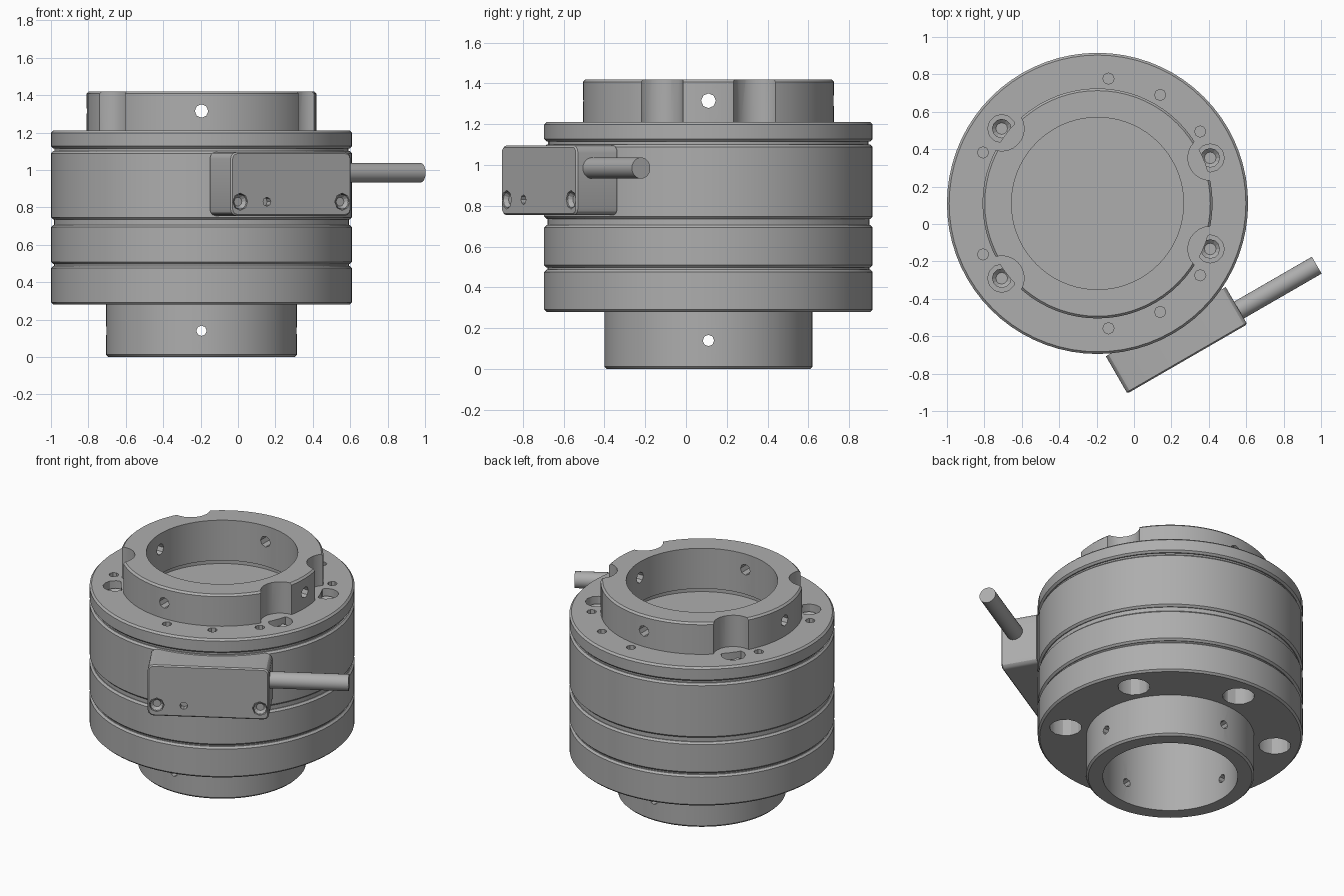
import bpy, bmesh, math
from mathutils import Matrix, Vector

old = bpy.data.objects.get("Cube")
if old:
    bpy.data.objects.remove(old, do_unlink=True)

CX, CY = -0.195, 0.11          # axis of the round body
SIDES = 72
metal = bpy.data.materials.new("grey_metal")
metal.use_nodes = True
GREY = (0.42, 0.42, 0.42, 1)
metal.diffuse_color = GREY
metal.node_tree.nodes["Principled BSDF"].inputs["Base Color"].default_value = GREY


def finish(name, bm, matrix=None):
    """Turn a bmesh in axis-centred space into a placed object."""
    if matrix:
        bm.transform(matrix)
    bm.transform(Matrix.Translation((CX, CY, 0)))
    bmesh.ops.recalc_face_normals(bm, faces=bm.faces)
    mesh = bpy.data.meshes.new(name)
    bm.to_mesh(mesh)
    bm.free()
    mesh.materials.append(metal)
    ob = bpy.data.objects.new(name, mesh)
    bpy.context.collection.objects.link(ob)
    return ob


def smooth(ob):
    bpy.ops.object.select_all(action='DESELECT')
    ob.select_set(True)
    bpy.context.view_layer.objects.active = ob
    bpy.ops.object.shade_smooth_by_angle(angle=math.radians(30))


def tube(name, outer, inner, z0, z1, c=0.012):
    """Chamfered ring turned around the axis."""
    bm = bmesh.new()
    profile = [(inner, z0), (outer - c, z0), (outer, z0 + c),
               (outer, z1 - c), (outer - c, z1), (inner, z1)]
    vs = [bm.verts.new((r, 0, z)) for r, z in profile]
    edges = [bm.edges.new((vs[i], vs[(i + 1) % len(vs)])) for i in range(len(vs))]
    bmesh.ops.spin(bm, geom=vs + edges, axis=(0, 0, 1), cent=(0, 0, 0),
                   angle=math.tau, steps=SIDES, use_duplicate=False)
    bmesh.ops.remove_doubles(bm, verts=bm.verts, dist=0.0001)
    return finish(name, bm)


def rod(bm, radius, start, end, sides):
    """Add a capped cylinder between two points."""
    a, b = Vector(start), Vector(end)
    turn = (b - a).to_track_quat('Z', 'Y').to_matrix().to_4x4()
    bmesh.ops.create_cone(bm, cap_ends=True, segments=sides, radius1=radius, radius2=radius,
                          depth=(b - a).length, matrix=Matrix.Translation((a + b) / 2) @ turn)


def polar(r, deg, z):
    a = math.radians(deg)
    return (r * math.cos(a), r * math.sin(a), z)


def cut(ob, rods, matrix=None):
    """Subtract a set of rods from an object."""
    bm = bmesh.new()
    for r in rods:
        rod(bm, *r)
    cutter = finish("cutter", bm, matrix)
    cutter.hide_render = True
    mod = ob.modifiers.new("holes", 'BOOLEAN')
    mod.object, mod.operation, mod.solver = cutter, 'DIFFERENCE', 'EXACT'
    mod.use_self = True
    bpy.context.view_layer.objects.active = ob
    bpy.ops.object.modifier_apply(modifier=mod.name)
    bpy.data.objects.remove(cutter, do_unlink=True)


def upright(r, radius, deg, z0, z1, sides):
    return (radius, polar(r, deg, z0), polar(r, deg, z1), sides)


def radial(radius, deg, z):
    return (radius, polar(0.2, deg, z), polar(0.9, deg, z), 8)


SCREWS = (22, -22, 142, -142)
QUARTERS = (0, 90, 180, 270)

# Stacked body
lower_collar = tube("lower_collar", 0.51, 0.41, 0, 0.3)
base_disc = tube("base_disc", 0.805, 0.41, 0.28, 0.487)
lower_band = tube("lower_band", 0.805, 0.6, 0.497, 0.706)
upper_band = tube("upper_band", 0.805, 0.6, 0.735, 1.1)
inner_core = tube("inner_core", 0.788, 0.41, 0.45, 1.09)
neck = tube("neck", 0.785, 0.49, 1.08, 1.13)
flange = tube("flange", 0.805, 0.48, 1.115, 1.21)
clamp_ring = tube("clamp_ring", 0.615, 0.46, 1.15, 1.42)

# Closing plate across the bore
bm = bmesh.new()
rod(bm, 0.5, (0, 0, 1.07), (0, 0, 1.12), SIDES)
bore_floor = finish("bore_floor", bm)

# Cross holes, mounting holes, counterbores and scallops
cut(lower_collar, [radial(0.028, a, 0.14) for a in QUARTERS])
cut(base_disc, [upright(0.645, 0.098, 30 + 60 * i, 0.2, 0.6, 12) for i in range(6)])
cut(flange, [upright(0.65, 0.075, a, 1.0, 1.3, 12) for a in SCREWS]
    + [upright(0.67, 0.03, s * a, 1.15, 1.3, 8) for a in (35, 60, 85, 156) for s in (1, -1)])
cut(clamp_ring, [upright(0.65, 0.12, a, 1.21, 1.5, 24) for a in SCREWS]
    + [radial(0.036, a, 1.315) for a in QUARTERS])

for part in (lower_collar, base_disc, lower_band, upper_band, inner_core, neck,
             flange, clamp_ring, bore_floor):
    smooth(part)


def socket_screw(name, radius, start, end, matrix=None):
    """Screw head with a sunken hexagonal socket."""
    bm = bmesh.new()
    rod(bm, radius, start, end, 12)
    way = (Vector(end) - Vector(start)).normalized()
    bm.normal_update()
    top = [f for f in bm.faces if f.normal.dot(way) > 0.99]
    bmesh.ops.inset_region(bm, faces=top, thickness=radius * 0.4)
    bmesh.ops.translate(bm, verts=top[0].verts, vec=-way * 0.02)
    return finish(name, bm, matrix)


for i, a in enumerate(SCREWS):
    socket_screw(f"flange_screw_{i + 1}", 0.052, polar(0.65, a, 1.11), polar(0.65, a, 1.17))

# Connector box on the side, built facing -y and then swung round
SWING = Matrix.Rotation(math.radians(30), 4, 'Z')
bm = bmesh.new()
bmesh.ops.create_cube(bm, size=1, matrix=Matrix.Translation((0, -0.845, 0.925))
                      @ Matrix.Diagonal((0.74, 0.23, 0.34, 1)))
long_edges = [e for e in bm.edges if abs(e.verts[0].co.y - e.verts[1].co.y) > 0.1]
bmesh.ops.bevel(bm, geom=long_edges, offset=0.035, segments=3, profile=0.5, affect='EDGES')
front_edges = [e for e in bm.edges if all(v.co.y < -0.95 for v in e.verts)]
bmesh.ops.bevel(bm, geom=front_edges, offset=0.008, segments=1, affect='EDGES')
connector_box = finish("connector_box", bm, SWING)
cut(connector_box, [(r, (x, -0.92, 0.83), (x, -1, 0.83), 8)
                    for x, r in ((-0.315, 0.046), (0.315, 0.046), (-0.15, 0.024))], SWING)
smooth(connector_box)
for side, x in (("left", 0.315), ("right", -0.315)):
    socket_screw(f"box_screw_{side}", 0.04, (x, -0.91, 0.83), (x, -0.955, 0.83), SWING)

# Cable leaving the box
bm = bmesh.new()
rod(bm, 0.052, (0.33, -0.872, 0.985), (0.85, -0.872, 0.985), 24)
smooth(finish("cable", bm, SWING))
